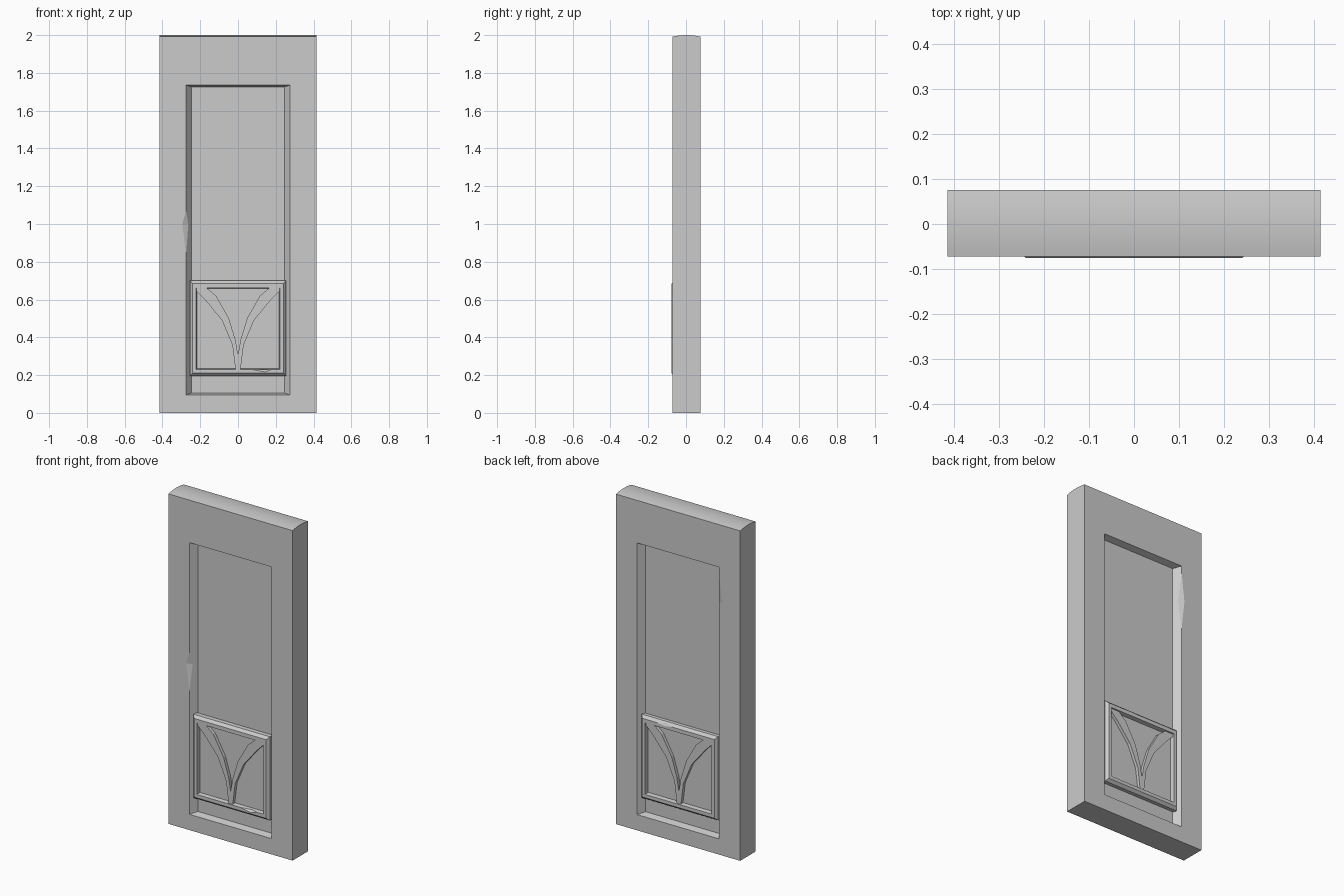
import bpy, bmesh, math
from mathutils import Vector

cube = bpy.data.objects.get("Cube")
if cube:
    bpy.data.objects.remove(cube, do_unlink=True)

stone = bpy.data.materials.new("grey_stone")
stone.use_nodes = True
GREY = (0.6, 0.6, 0.6, 1)
stone.diffuse_color = GREY
stone.node_tree.nodes["Principled BSDF"].inputs["Base Color"].default_value = GREY

FRONT, BACK = -0.072, 0.076
OPEN_X, OPEN_Z0, OPEN_Z1 = 0.275, 0.095, 1.735
RECESS = 0.04


def finish(name, bm):
    bmesh.ops.recalc_face_normals(bm, faces=bm.faces)
    mesh = bpy.data.meshes.new(name)
    bm.to_mesh(mesh)
    bm.free()
    mesh.materials.append(stone)
    obj = bpy.data.objects.new(name, mesh)
    bpy.context.collection.objects.link(obj)
    return obj


def ring_solid(name, rings):
    """Closed solid from rectangles (half width, bottom, top, y), capped at both ends."""
    bm = bmesh.new()
    loops = [[bm.verts.new((x, y, z)) for x, z in ((-w, lo), (w, lo), (w, hi), (-w, hi))]
             for w, lo, hi, y in rings]
    for a, b in zip(loops, loops[1:]):
        for i in range(4):
            j = (i + 1) % 4
            bm.faces.new((a[i], a[j], b[j], b[i]))
    bm.faces.new(loops[0])
    bm.faces.new(loops[-1])
    return finish(name, bm)


def chip(obj, points):
    """Break a small faceted piece off an edge using a convex cutter."""
    bm = bmesh.new()
    for p in points:
        bm.verts.new(p)
    bmesh.ops.convex_hull(bm, input=bm.verts)
    cutter = finish(obj.name + "_chip_cutter", bm)
    cutter.hide_render = True
    cutter.hide_viewport = True
    cutter.display_type = 'WIRE'
    mod = obj.modifiers.new("chip", 'BOOLEAN')
    mod.operation = 'DIFFERENCE'
    mod.solver = 'EXACT'
    mod.object = cutter


# Slab with a gently bowed top and a recessed field on both faces
def field(face, side):
    return [(OPEN_X - 0.03, OPEN_Z0 + 0.01, OPEN_Z1 - 0.01, face - side * RECESS),
            (OPEN_X, OPEN_Z0, OPEN_Z1, face)]


STEPS = 8
shell = []
for i in range(STEPS + 1):
    t = 2 * i / STEPS - 1
    y = FRONT + (BACK - FRONT) * i / STEPS
    shell.append((0.415, 0, 2 - 0.008 * t * t, y))
slab = ring_solid("slab", field(FRONT, -1) + shell + field(BACK, 1)[::-1])
for poly in slab.data.polygons:
    poly.use_smooth = poly.center.z > 1.98 and poly.normal.z > 0.9
slab.data.set_sharp_from_angle(angle=math.radians(30))

# Chipped recess edges
for face, side, top, mid, low in ((FRONT, -1, 1.07, 1.0, 0.84), (BACK, 1, 1.69, 1.52, 1.34)):
    x = -OPEN_X
    chip(slab, [(x, face, top), (x, face, low),
                (x - 0.022, face + side * 0.001, mid),
                (x + 0.014, face - side * 0.017, mid),
                (x + 0.03, face + side * 0.03, mid)])

# Lower panels with a moulded border and a flared, forked rib
OUTER = [(0.013, 0.225), (0.03, 0.36), (0.085, 0.49), (0.175, 0.60), (0.22, 0.645), (0.22, 0.66)]
INNER = [(0.164, 0.66), (0.116, 0.62), (0.048, 0.50), (0.013, 0.385)]
for label, side, lip in (("front", -1, 0.076), ("back", 1, 0.074)):
    panel = ring_solid(label + "_panel", [
        (0.255, 0.195, 0.70, side * 0.025),
        (0.255, 0.195, 0.70, side * (lip - 0.016)),
        (0.241, 0.21, 0.685, side * lip),
        (0.222, 0.23, 0.662, side * lip),
        (0.218, 0.234, 0.658, side * (lip - 0.025))])
    if side < 0:
        chip(panel, [(0.07, -lip, 0.23), (0.18, -lip, 0.23), (0.14, -lip - 0.001, 0.216),
                     (0.14, -lip + 0.012, 0.231), (0.13, -lip - 0.02, 0.245)])
    else:
        chip(panel, [(0.04, lip, 0.685), (0.14, lip, 0.685), (0.09, lip + 0.001, 0.675),
                     (0.09, lip - 0.01, 0.696), (0.09, lip + 0.02, 0.70)])

    half = OUTER + INNER
    outline = half + [(0, 0.305)] + [(-x, z) for x, z in reversed(half)]
    bm = bmesh.new()
    base = bm.faces.new([bm.verts.new((x, side * (lip - 0.03), z)) for x, z in outline])
    raised = bmesh.ops.extrude_face_region(bm, geom=[base], use_keep_orig=True)
    bmesh.ops.translate(bm, vec=Vector((0, side * 0.024, 0)),
                        verts=[v for v in raised["geom"] if isinstance(v, bmesh.types.BMVert)])
    finish(label + "_forked_rib", bm)
